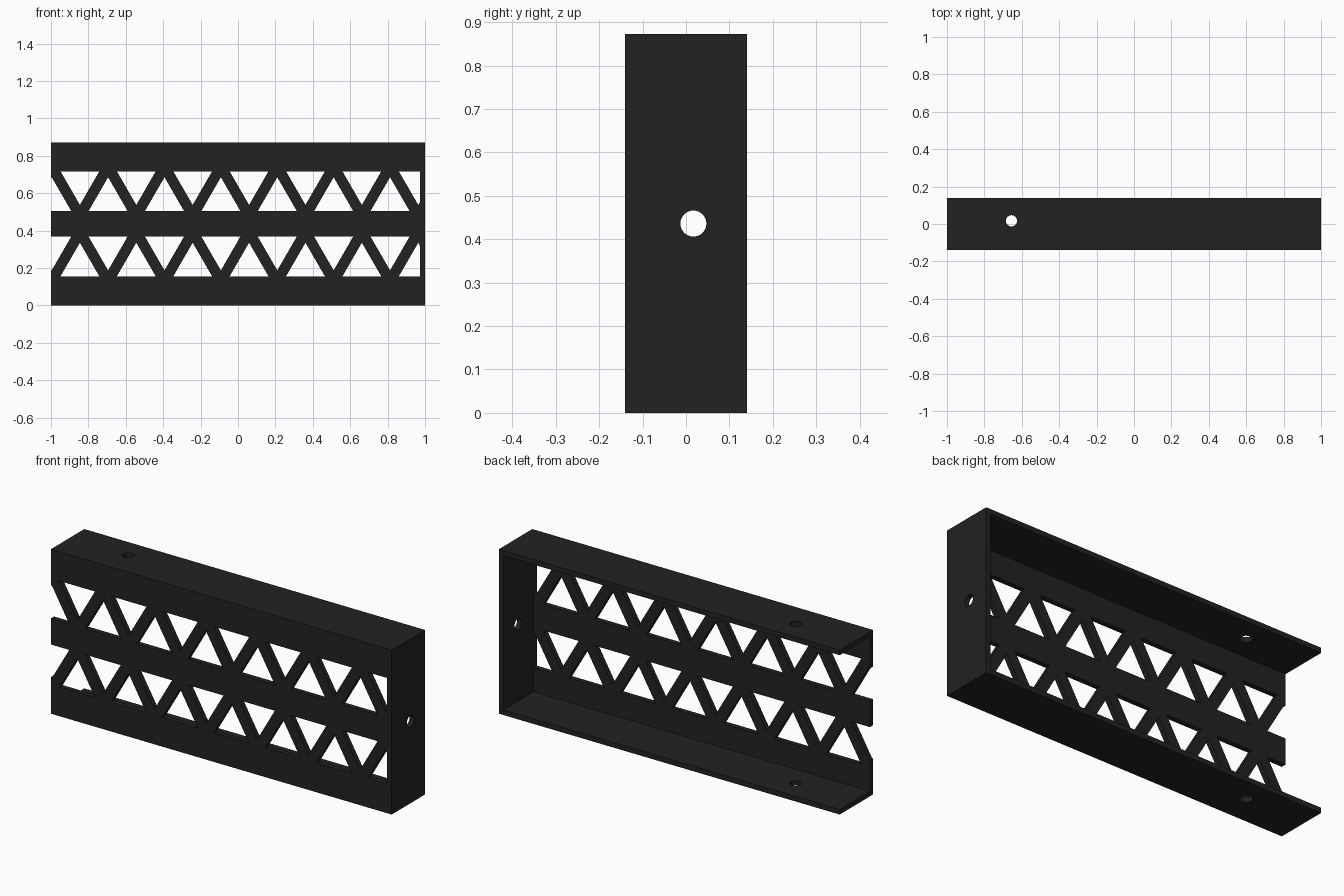
import bpy, bmesh, math
from mathutils import Matrix, Vector

if "Cube" in bpy.data.objects:
    bpy.data.objects.remove(bpy.data.objects["Cube"])

L, D, H, T = 1.0, 0.14, 0.872, 0.027   # half length, half depth, height, wall
MID = H / 2
PITCH, HALF, TALL = 0.3015, 0.104, 0.18  # truss spacing, window half base, height
ROW_IN, ROW_OUT = 0.069, 0.281           # window rows, measured from mid height
INNER = L - T

black = bpy.data.materials.new("matte black")
black.diffuse_color = (0.016, 0.016, 0.016, 1)
black.use_nodes = True
black.node_tree.nodes["Principled BSDF"].inputs["Base Color"].default_value = black.diffuse_color


def to_object(bm, name):
    bmesh.ops.recalc_face_normals(bm, faces=bm.faces)
    me = bpy.data.meshes.new(name)
    bm.to_mesh(me)
    bm.free()
    ob = bpy.data.objects.new(name, me)
    bpy.context.collection.objects.link(ob)
    return ob


def add_box(bm, lo, hi):
    lo, hi = Vector(lo), Vector(hi)
    mat = Matrix.Translation((lo + hi) / 2) @ Matrix.Diagonal((*(hi - lo), 1))
    bmesh.ops.create_cube(bm, size=1, matrix=mat)


def add_prism(bm, pts):
    """Extrude an x/z outline through the front web."""
    f = bm.faces.new([bm.verts.new((x, -D - 0.05, z)) for x, z in pts])
    ext = bmesh.ops.extrude_face_region(bm, geom=[f])["geom"]
    verts = [v for v in ext if isinstance(v, bmesh.types.BMVert)]
    bmesh.ops.translate(bm, verts=verts, vec=(0, 0.05 + T + 0.05, 0))


def add_drill(bm, center, r, depth, rot=Matrix()):
    bmesh.ops.create_cone(bm, cap_ends=True, segments=32, radius1=r, radius2=r,
                          depth=depth, matrix=Matrix.Translation(center) @ rot)


def cut(ob, cutter):
    cutter.hide_render = True
    mod = ob.modifiers.new("cut", "BOOLEAN")
    mod.operation, mod.solver, mod.object = "DIFFERENCE", "EXACT", cutter
    bpy.context.view_layer.objects.active = ob
    bpy.ops.object.modifier_apply(modifier=mod.name)
    bpy.data.objects.remove(cutter)


# Channel body: open at the back and the left end
bm = bmesh.new()
add_box(bm, (-L, -D, 0), (L, D, H))
channel = to_object(bm, "truss_channel")
bm = bmesh.new()
add_box(bm, (-L - 0.2, -D + T, T), (INNER, D + 0.2, H - T))
cut(channel, to_object(bm, "cavity_cutter"))

# Triangular windows: two mirrored rows in the front web
bm = bmesh.new()
for s in (1, -1):
    zin, zout = MID + s * ROW_IN, MID + s * ROW_OUT
    for i in range(7):
        c = -0.996 + i * PITCH               # base on the middle band
        add_prism(bm, [(c - HALF, zin), (c + HALF, zin), (c, zin + s * TALL)])
        c += PITCH / 2                       # base on the outer band
        tip = zout - s * TALL
        if c + HALF < INNER:
            add_prism(bm, [(c - HALF, zout), (c + HALF, zout), (c, tip)])
        else:                                # last window stops at the end plate
            add_prism(bm, [(c - HALF, zout), (INNER, zout),
                           (INNER, tip + s * TALL * (INNER - c) / HALF), (c, tip)])
cut(channel, to_object(bm, "window_cutter"))

# Screw holes through both flanges and the end plate
bm = bmesh.new()
add_drill(bm, (-0.655, 0.017, MID), 0.03, H + 0.2)
add_drill(bm, (L, 0.017, MID), 0.03, 0.2, Matrix.Rotation(math.pi / 2, 4, "Y"))
cut(channel, to_object(bm, "hole_cutter"))

channel.data.materials.clear()
channel.data.materials.append(black)
bpy.ops.object.select_all(action="DESELECT")
channel.select_set(True)
bpy.context.view_layer.objects.active = channel
bpy.ops.object.shade_smooth_by_angle(angle=math.radians(30))
